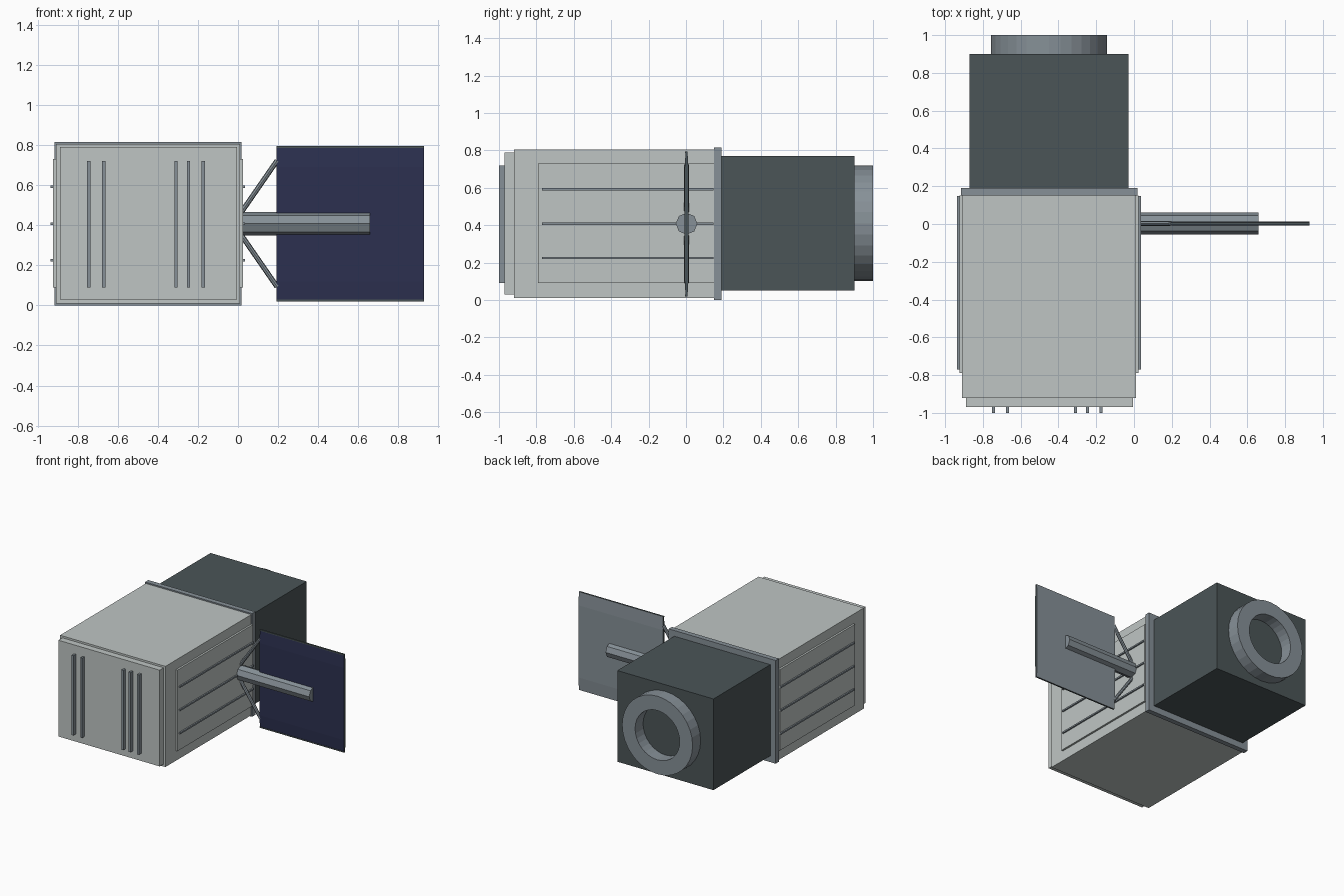
import bpy, bmesh, math
from mathutils import Vector, Matrix

if "Cube" in bpy.data.objects:
    bpy.data.objects.remove(bpy.data.objects["Cube"])


def material(name, rgb):
    m = bpy.data.materials.new(name)
    m.use_nodes = True
    m.diffuse_color = (*rgb, 1)
    m.node_tree.nodes["Principled BSDF"].inputs["Base Color"].default_value = (*rgb, 1)
    return m


PALE = material("pale grey", (0.52, 0.56, 0.55))
DARK = material("dark slate", (0.07, 0.09, 0.095))
STEEL = material("steel grey", (0.24, 0.28, 0.31))
NAVY = material("navy cells", (0.025, 0.03, 0.08))


def finish(name, bm, mat):
    bmesh.ops.recalc_face_normals(bm, faces=bm.faces)
    mesh = bpy.data.meshes.new(name)
    bm.to_mesh(mesh)
    bm.free()
    mesh.materials.append(mat)
    ob = bpy.data.objects.new(name, mesh)
    bpy.context.collection.objects.link(ob)
    return ob


def box(name, mat, xs, ys, zs):
    lo, hi = Vector((xs[0], ys[0], zs[0])), Vector((xs[1], ys[1], zs[1]))
    bm = bmesh.new()
    bmesh.ops.create_cube(bm, size=1)
    bmesh.ops.scale(bm, verts=bm.verts, vec=hi - lo)
    bmesh.ops.translate(bm, verts=bm.verts, vec=(lo + hi) / 2)
    return finish(name, bm, mat)


def rod(name, mat, start, end, radius, sides):
    a, b = Vector(start), Vector(end)
    bm = bmesh.new()
    bmesh.ops.create_cone(bm, cap_ends=True, segments=sides, radius1=radius,
                          radius2=radius, depth=(b - a).length)
    turn = Vector((0, 0, 1)).rotation_difference(b - a).to_matrix().to_4x4()
    bmesh.ops.transform(bm, verts=bm.verts, matrix=Matrix.Translation((a + b) / 2) @ turn)
    return finish(name, bm, mat)


MID_X, MID_Z = -0.45, 0.41

# Main hull, front plate, flange and rear block
box("hull", PALE, (-0.91, 0.01), (-0.92, 0.15), (0.01, 0.805))
box("front_plate", PALE, (-0.89, -0.005), (-0.97, -0.92), (0.03, 0.79))
box("flange", STEEL, (-0.916, 0.018), (0.15, 0.19), (0, 0.815))
box("rear_block", DARK, (-0.87, -0.03), (0.19, 0.90), (0.05, 0.77))

# Docking ring, a square section turned about the y axis
bm = bmesh.new()
section = [bm.verts.new((MID_X + r, y, MID_Z))
           for r, y in ((0.195, 0.9), (0.308, 0.9), (0.308, 1), (0.195, 1))]
edges = [bm.edges.new((section[i], section[(i + 1) % 4])) for i in range(4)]
bmesh.ops.spin(bm, geom=section + edges, cent=(MID_X, 0, MID_Z), axis=(0, 1, 0),
               angle=math.tau, steps=32)
bmesh.ops.remove_doubles(bm, verts=bm.verts, dist=0.0005)
finish("docking_ring", bm, STEEL)

# Side panels with horizontal rails, on both sides
for side, s in (("left", 1), ("right", -1)):
    def span(a, b):
        return sorted((MID_X + s * a, MID_X + s * b))
    box(side + "_side_panel", PALE, span(0.46, 0.475), (-0.79, 0.15), (0.09, 0.73))
    for i, z in enumerate((0.225, 0.408, 0.592)):
        box(f"{side}_rail_{i + 1}", STEEL, span(0.475, 0.486), (-0.77, 0.147),
            (z - 0.006, z + 0.006))

# Upright bars on the front
for i, x in enumerate((-0.745, -0.67, -0.31, -0.247, -0.174)):
    box(f"front_bar_{i + 1}", STEEL, (x - 0.008, x + 0.008), (-1, -0.97), (0.09, 0.72))

# Solar wing: frame that thins toward its top and bottom edges
PY = 0.003
profile = [(0.005, 0.02), (0.011, 0.12), (0.011, 0.69), (0.005, 0.795)]
outline = [(PY - d, z) for d, z in profile] + [(PY + d, z) for d, z in reversed(profile)]
bm = bmesh.new()
cap = bm.faces.new([bm.verts.new((0.193, y, z)) for y, z in outline])
out = bmesh.ops.extrude_face_region(bm, geom=[cap])
bmesh.ops.translate(bm, vec=(0.737, 0, 0),
                    verts=[v for v in out["geom"] if isinstance(v, bmesh.types.BMVert)])
wing = finish("solar_wing", bm, DARK)
wing.data.materials.append(NAVY)
wing.data.materials.append(STEEL)
for f in wing.data.polygons:
    if f.normal.y < -0.9:
        f.material_index = 1
    elif f.normal.y > 0.9:
        f.material_index = 2
# Thin edge strips along the wing front
for name, z in (("lower_wing_edge", 0.02), ("upper_wing_edge", 0.786)):
    box(name, DARK, (0.193, 0.93), (PY - 0.008, PY - 0.003), (z, z + 0.009))

# Boom and diagonal struts
rod("wing_boom", STEEL, (0.02, PY, 0.408), (0.66, PY, 0.408), 0.058, 8)
for name, s in (("upper_strut", 1), ("lower_strut", -1)):
    rod(name, STEEL, (0.015, PY, 0.408 + s * 0.055), (0.195, PY, 0.408 + s * 0.315), 0.013, 8)
